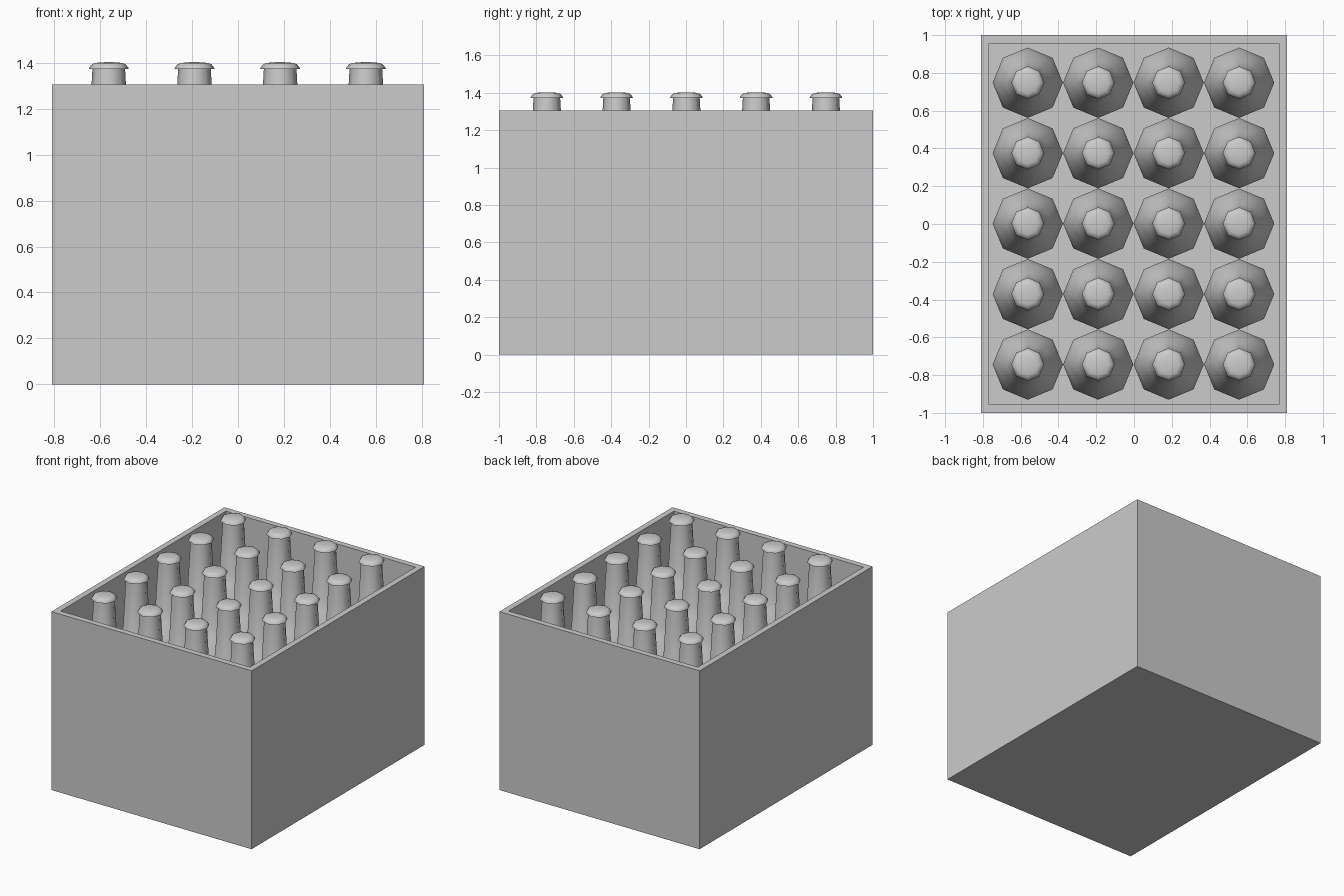
import bpy, bmesh, math
from mathutils import Matrix

if "Cube" in bpy.data.objects:
    bpy.data.objects.remove(bpy.data.objects["Cube"])

SIDES = 8
PITCH = 0.373


def make_object(name, mesh, location=(0, 0, 0)):
    ob = bpy.data.objects.new(name, mesh)
    ob.location = location
    bpy.context.collection.objects.link(ob)
    return ob


def lathe(name, profile):
    """Revolve (radius, z) points into a closed eight-sided smooth mesh."""
    bm = bmesh.new()
    rings = []
    for r, z in profile:
        rings.append([bm.verts.new((r * math.cos(math.tau * i / SIDES),
                                    r * math.sin(math.tau * i / SIDES), z))
                      for i in range(SIDES)])
    for a, b in zip(rings, rings[1:]):
        for i in range(SIDES):
            j = (i + 1) % SIDES
            bm.faces.new((a[i], a[j], b[j], b[i]))
    bm.faces.new(rings[0][::-1])
    bm.faces.new(rings[-1])
    for f in bm.faces:
        f.smooth = True
    bm.normal_update()
    for e in bm.edges:
        e.smooth = e.calc_face_angle(0) < math.radians(50)
    mesh = bpy.data.meshes.new(name)
    bm.to_mesh(mesh)
    bm.free()
    return mesh


# Open crate: box with its top inset for the rim and sunk to the floor
bm = bmesh.new()
bmesh.ops.create_cube(bm, size=1, matrix=Matrix.Translation((0, 0, 0.6525))
                      @ Matrix.Diagonal((1.62, 2.0, 1.305, 1)))
bm.normal_update()
top = [f for f in bm.faces if f.normal.z > 0.9]
bmesh.ops.inset_region(bm, faces=top, thickness=0.061)
bmesh.ops.translate(bm, verts=bmesh.ops.extrude_discrete_faces(bm, faces=top)["faces"][0].verts[:],
                    vec=(0, 0, -1.245))
crate_mesh = bpy.data.meshes.new("crate")
bm.to_mesh(crate_mesh)
bm.free()
make_object("crate", crate_mesh)

# Bottle and crown cap, shared by all twenty positions
bottle = lathe("bottle", [(0.186, 0.061), (0.186, 0.72), (0.165, 0.82), (0.115, 0.95),
                          (0.09, 1.03), (0.071, 1.375)])
cap = lathe("bottle_cap", [(0.087, 1.372), (0.086, 1.377), (0.074, 1.393),
                           (0.058, 1.399), (0.02, 1.402)])

for row in range(5):
    for col in range(4):
        pos = ((col - 1.5) * PITCH - 0.003, (row - 2) * PITCH + 0.002, 0)
        make_object(f"bottle_{row}_{col}", bottle, pos)
        make_object(f"bottle_cap_{row}_{col}", cap, pos)
